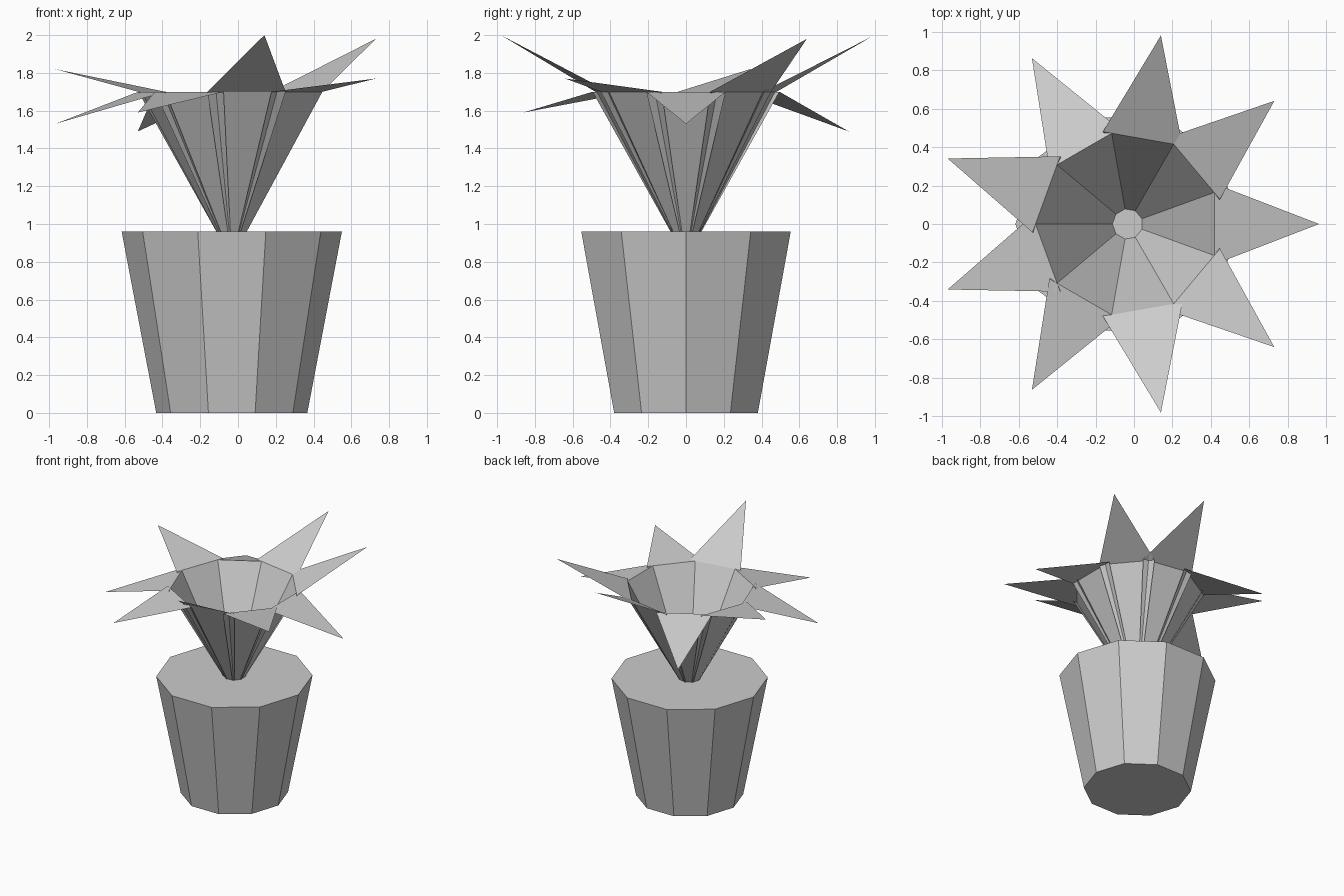
import bpy, bmesh, math
from mathutils import Matrix, Vector

if "Cube" in bpy.data.objects:
    bpy.data.objects.remove(bpy.data.objects["Cube"])

CX = -0.033          # shared axis of pot and plant
SOIL = 0.96          # height of the closed pot top

grey = bpy.data.materials.new("plain grey")
grey.diffuse_color = (0.6, 0.6, 0.6, 1)
grey.use_nodes = True
grey.node_tree.nodes["Principled BSDF"].inputs["Base Color"].default_value = grey.diffuse_color


def finish(bm, name):
    mesh = bpy.data.meshes.new(name)
    bm.to_mesh(mesh)
    bm.free()
    mesh.materials.append(grey)
    obj = bpy.data.objects.new(name, mesh)
    bpy.context.collection.objects.link(obj)
    return obj


# Tapered ten-sided pot with closed top and bottom
bm = bmesh.new()
bmesh.ops.create_cone(bm, cap_ends=True, segments=10,
                      radius1=0.40, radius2=0.583, depth=SOIL)
# put a corner on the +x axis
first = max(bm.verts, key=lambda v: v.co.xy.length).co
turn = -math.atan2(first.y, first.x)
bmesh.ops.rotate(bm, verts=bm.verts, matrix=Matrix.Rotation(turn, 3, 'Z'))
bmesh.ops.translate(bm, verts=bm.verts, vec=(CX, 0, SOIL / 2))
finish(bm, "pot")


# Leaf: a flared blade leaning outward, then a pointed tip at its own height
def leaf(index, tip_z):
    bm = bmesh.new()
    outline = [(0.073, -0.034, 0.957), (0.45, -0.21, 1.70),
               (0.45, 0.21, 1.70), (0.073, 0.034, 0.957), (0.995, 0, tip_z)]
    spin = Matrix.Rotation(math.radians(40 * index), 3, 'Z')
    v = [bm.verts.new(spin @ Vector(p) + Vector((CX, 0, 0))) for p in outline]
    bm.faces.new((v[0], v[1], v[2], v[3]))
    bm.faces.new((v[1], v[4], v[2]))
    finish(bm, f"leaf_{index + 1}")


tip_heights = [1.53, 1.98, 1.99, 1.49, 1.82, 1.53, 1.59, 2.0, 1.77]
for i, z in enumerate(tip_heights):
    leaf(i, z)
